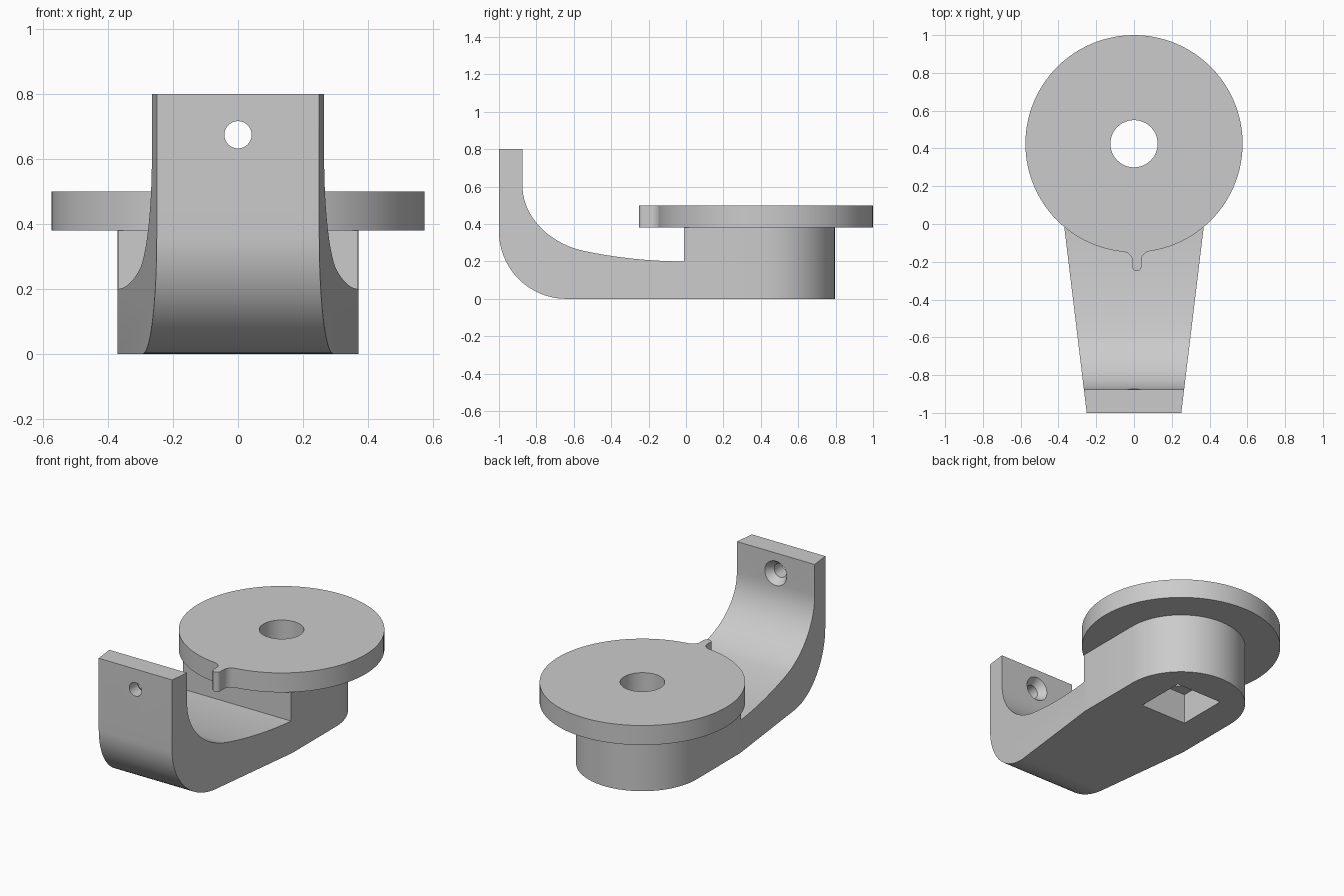
import bpy, bmesh
from math import pi, sin, cos, atan2, sqrt, radians
from mathutils import Vector
from mathutils.geometry import interpolate_bezier

cube = bpy.data.objects.get("Cube")
if cube:
    bpy.data.objects.remove(cube, do_unlink=True)

grey = bpy.data.materials.new("plain grey")
grey.use_nodes = True
colour = (0.6, 0.6, 0.6, 1)
grey.diffuse_color = colour
grey.node_tree.nodes["Principled BSDF"].inputs["Base Color"].default_value = colour


def arc(cx, cy, r, a0, a1, n):
    """Points on a circular arc between two angles."""
    angles = [a0 + (a1 - a0) * i / n for i in range(n + 1)]
    return [(cx + r * cos(a), cy + r * sin(a)) for a in angles]


def bezier(p0, p1, p2, p3, n):
    pts = interpolate_bezier(*[Vector((*p, 0)) for p in (p0, p1, p2, p3)], n)
    return [(p.x, p.y) for p in pts]


def add_object(name, bm):
    bmesh.ops.remove_doubles(bm, verts=bm.verts, dist=1e-5)
    bmesh.ops.recalc_face_normals(bm, faces=bm.faces)
    mesh = bpy.data.meshes.new(name)
    bm.to_mesh(mesh)
    bm.free()
    mesh.materials.append(grey)
    obj = bpy.data.objects.new(name, mesh)
    bpy.context.collection.objects.link(obj)
    return obj


def prism(name, outline, place, low, high):
    """Extrude a 2D outline; place(u, v, w) maps it into 3D."""
    bm = bmesh.new()
    rings = [[bm.verts.new(place(u, v, w)) for u, v in outline] for w in (low, high)]
    for ring in rings:
        bm.faces.new(ring)
    count = len(outline)
    for i in range(count):
        j = (i + 1) % count
        bm.faces.new((rings[0][i], rings[0][j], rings[1][j], rings[1][i]))
    return add_object(name, bm)


def turned(name, sections, place, n=48):
    """Stack of circles (radius, position) with flat ends."""
    bm = bmesh.new()
    rings = [[bm.verts.new(place(r * cos(2 * pi * i / n), r * sin(2 * pi * i / n), w))
              for i in range(n)] for r, w in sections]
    bm.faces.new(rings[0])
    bm.faces.new(rings[-1])
    for a, b in zip(rings, rings[1:]):
        for i in range(n):
            j = (i + 1) % n
            bm.faces.new((a[i], a[j], b[j], b[i]))
    return add_object(name, bm)


def boolean(target, cutter, operation="DIFFERENCE"):
    cutter.hide_render = True
    mod = target.modifiers.new("cut", "BOOLEAN")
    mod.operation = operation
    mod.solver = "EXACT"
    mod.object = cutter
    bpy.context.view_layer.objects.active = target
    bpy.ops.object.modifier_apply(modifier=mod.name)


def along_x(u, v, w):
    return (w, u, v)


def along_z(u, v, w):
    return (u, v, w)


AXIS_Y, BOSS_R, DISC_R = 0.425, 0.371, 0.575
DISC_LOW, DISC_TOP = 0.38, 0.5

# Curved arm and boss: side profile
side = [(-1, 0.8)]
side += arc(-0.64, 0.36, 0.36, pi, 1.5 * pi, 24)
side += [(0.9, 0), (0.9, DISC_LOW), (-0.01, DISC_LOW)]
side += bezier((-0.01, 0.2), (-0.2, 0.2), (-0.39, 0.222), (-0.55, 0.257), 12)
side += bezier((-0.55, 0.257), (-0.72, 0.294), (-0.875, 0.43), (-0.875, 0.61), 20)[1:]
side += [(-0.875, 0.8)]
bracket = prism("bracket_body", side, along_x, -0.6, 0.6)

# Plan outline: tapered arm running into a rounded boss
plan = [(-0.248, -1.02), (0.248, -1.02), (BOSS_R, 0)]
plan += arc(0, AXIS_Y, BOSS_R, 0, pi, 48) + [(-BOSS_R, 0)]
plan_cutter = prism("plan_cutter", plan, along_z, -0.1, 1)
boolean(bracket, plan_cutter, "INTERSECT")

# Round disc with a small filleted pointer
tip_x, tip_r, fillet = 0.015, 0.024, 0.05


def fillet_centre(side_sign):
    x = tip_x + side_sign * (tip_r + fillet)
    return x, AXIS_Y - sqrt((DISC_R + fillet) ** 2 - x * x)


rx, ry = fillet_centre(1)
lx, ly = fillet_centre(-1)
a_right = atan2(ry - AXIS_Y, rx)
a_left = atan2(ly - AXIS_Y, lx)
outline = arc(0, AXIS_Y, DISC_R, a_right, a_left + 2 * pi, 96)
outline += arc(lx, ly, fillet, a_left + pi, 0, 10)[1:]
outline += arc(tip_x, -0.226, tip_r, pi, 2 * pi, 12)
outline += arc(rx, ry, fillet, pi, a_right + pi, 10)[:-1]
disc = prism("pointer_disc", outline, along_z, DISC_LOW, DISC_TOP)

# Centre hole through disc and boss
bore = turned("bore_cutter", [(0.125, -0.1), (0.125, 0.7)],
              lambda u, v, w: (u, v + AXIS_Y, w))
boolean(bracket, bore)
boolean(disc, bore)

# Square pocket under the boss
h = 0.16
square = [(-h, AXIS_Y - h), (h, AXIS_Y - h), (h, AXIS_Y + h), (-h, AXIS_Y + h)]
pocket = prism("pocket_cutter", square, along_z, -0.1, 0.19)
boolean(bracket, pocket)

# Countersunk screw hole in the upright plate
screw = turned("screw_cutter",
               [(0.042, -1.1), (0.042, -0.92), (0.075, -0.875), (0.075, -0.8)],
               lambda u, v, w: (u, w, v + 0.675))
boolean(bracket, screw)

for cutter in (plan_cutter, bore, pocket, screw):
    bpy.data.objects.remove(cutter, do_unlink=True)

# Smooth curves, sharp edges
for obj in (bracket, disc):
    bpy.ops.object.select_all(action="DESELECT")
    obj.select_set(True)
    bpy.context.view_layer.objects.active = obj
    bpy.ops.object.shade_smooth_by_angle(angle=radians(25))
